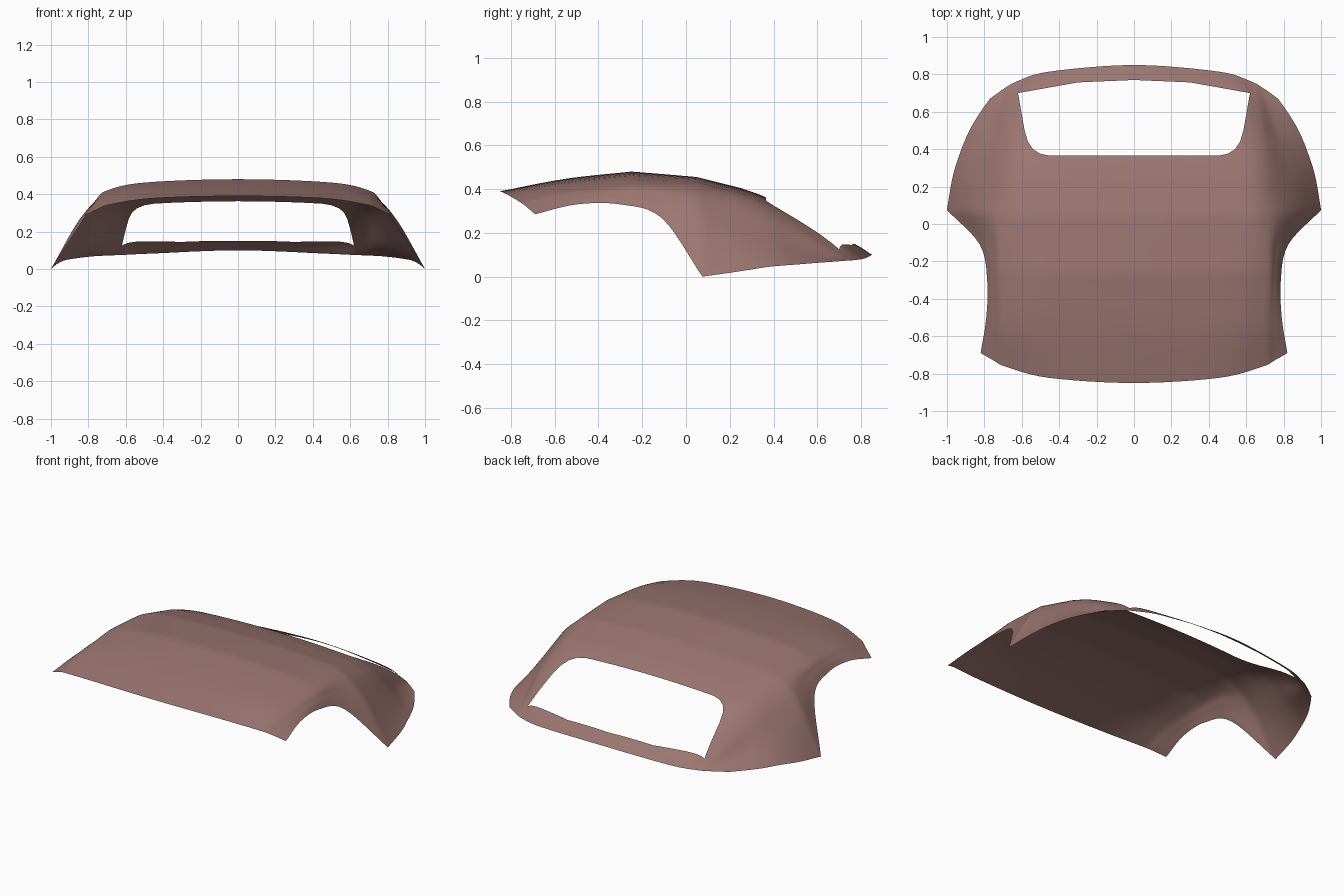
import bpy
import bmesh
from mathutils import Vector

cube = bpy.data.objects.get("Cube")
if cube:
    bpy.data.objects.remove(cube, do_unlink=True)

# Lengthwise rails of the soft top, front to back, from centre line to lower rim
ridge = [(0, -.85, .39), (0, -.55, .447), (0, -.25, .48), (0, -.1, .468), (0, .05, .455),
         (0, .25, .405), (0, .37, .36), (0, .57, .255), (0, .77, .15), (0, .85, .1)]
roof = [(.45, -.823, .378), (.5, -.55, .43), (.5, -.25, .462), (.5, -.1, .45), (.5, .05, .438),
        (.5, .25, .388), (.5, .37, .343), (.5, .56, .244), (.5, .73, .142), (.45, .815, .083)]
shoulder = [(.68, -.765, .345), (.68, -.55, .395), (.7, -.25, .42), (.7, -.1, .415), (.7, .05, .402),
            (.69, .25, .348), (.68, .37, .3), (.66, .54, .208), (.64, .69, .12), (.62, .765, .075)]
flank = [(.75, -.73, .32), (.75, -.53, .36), (.755, -.27, .375), (.77, -.11, .35), (.84, .06, .275),
         (.83, .26, .2), (.8, .39, .168), (.76, .51, .13), (.72, .64, .095), (.7, .72, .072)]
rim = [(.82, -.69, .285), (.79, -.5, .33), (.785, -.3, .33), (.825, -.11, .267), (1, .075, 0),
       (.97, .25, .025), (.93, .38, .045), (.88, .5, .055), (.82, .6, .063), (.77, .67, .068)]
roof_bows = {2, 4, 5}   # stations where the fabric folds over a bow
side_tip = {4}          # station of the pointed lower corner


def smooth_curve(points, steps, cusps=(), start=None):
    """Sample a smooth curve through the points, broken at the cusps."""
    pts = [Vector(p) for p in points]
    last = len(pts) - 1
    result = [pts[0]]
    for i in range(last):
        a, b = pts[i], pts[i + 1]
        before = 2 * a - b
        if i == 0 and start is not None:
            before = start
        elif i > 0 and i not in cusps:
            before = pts[i - 1]
        after = pts[i + 2] if i + 1 < last and i + 1 not in cusps else 2 * b - a
        m0, m1 = (b - before) / 2, (after - a) / 2
        for k in range(1, steps + 1):
            t = k / steps
            s = 1 - t
            result.append(a * (s * s * (1 + 2 * t)) + m0 * (t * s * s)
                          + b * (t * t * (3 - 2 * t)) - m1 * (t * t * s))
    return result


def flip(p):
    return Vector((-p[0], p[1], p[2]))


# Fabric shell: cross-sections lofted over the rails
rails = [smooth_curve(r, 6, roof_bows) for r in (ridge, roof, shoulder)]
rails += [smooth_curve(r, 6, side_tip) for r in (flank, rim)]
bm = bmesh.new()
rows = []
for section in zip(*rails):
    half = smooth_curve(section, 6, start=flip(section[1]))
    whole = [flip(p) for p in reversed(half[1:])] + half
    rows.append([bm.verts.new(p) for p in whole])
for near, far in zip(rows, rows[1:]):
    for j in range(len(near) - 1):
        bm.faces.new((near[j], near[j + 1], far[j + 1], far[j]))
bm.normal_update()

# Rear window opening, cut along its outline
side = [(.45, .365), (.5, .375), (.54, .4), (.567, .44), (.585, .5), (.62, .7), (.3, .757)]
outline = side + [(0, .77)] + [(-x, y) for x, y in reversed(side)]
planes = []
for (x0, y0), (x1, y1) in zip(outline, outline[1:] + outline[:1]):
    planes.append((Vector((x0, y0, 0)), Vector((y0 - y1, x1 - x0, 0)).normalized()))


def faces_within(cuts):
    return [f for f in bm.faces
            if all((f.calc_center_median() - co).dot(no) > 0 for co, no in cuts)]


for i, (co, no) in enumerate(planes):
    inside = faces_within(planes[:i])
    edges = {e for f in inside for e in f.edges}
    verts = {v for f in inside for v in f.verts}
    bmesh.ops.bisect_plane(bm, geom=list(verts) + list(edges) + inside,
                           dist=1e-5, plane_co=co, plane_no=no)
bmesh.ops.delete(bm, geom=faces_within(planes), context='FACES')

mesh = bpy.data.meshes.new("soft_top")
bm.to_mesh(mesh)
bm.free()
soft_top = bpy.data.objects.new("soft_top", mesh)
bpy.context.collection.objects.link(soft_top)

# Fabric colour
colour = (.33, .18, .165, 1)
fabric = bpy.data.materials.new("dusty_rose_fabric")
fabric.use_nodes = True
fabric.diffuse_color = colour
shader = next(n for n in fabric.node_tree.nodes if n.type == 'BSDF_PRINCIPLED')
shader.inputs["Base Color"].default_value = colour
mesh.materials.append(fabric)

bpy.context.view_layer.objects.active = soft_top
soft_top.select_set(True)
bpy.ops.object.shade_smooth_by_angle()
